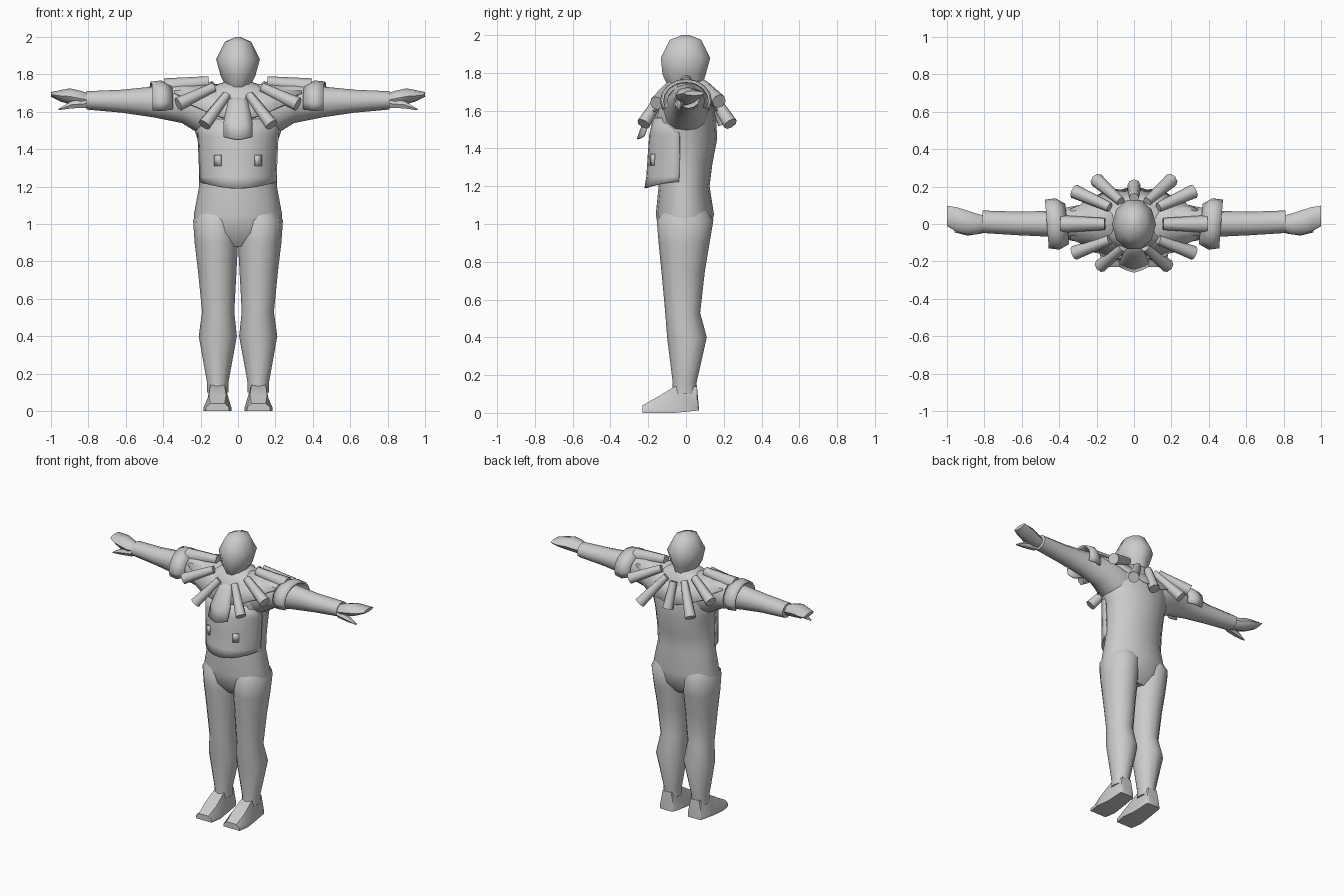
import bpy, bmesh, math
from mathutils import Vector

if "Cube" in bpy.data.objects:
    bpy.data.objects.remove(bpy.data.objects["Cube"])

cloth = bpy.data.materials.new("light grey")
cloth.diffuse_color = (0.6, 0.6, 0.6, 1)
cloth.use_nodes = True
cloth.node_tree.nodes["Principled BSDF"].inputs["Base Color"].default_value = cloth.diffuse_color


def finish(name, bm, angle=50, thickness=0):
    bmesh.ops.recalc_face_normals(bm, faces=bm.faces[:])
    mesh = bpy.data.meshes.new(name)
    bm.to_mesh(mesh)
    bm.free()
    mesh.materials.append(cloth)
    ob = bpy.data.objects.new(name, mesh)
    bpy.context.collection.objects.link(ob)
    if thickness:
        mod = ob.modifiers.new("thickness", 'SOLIDIFY')
        mod.thickness = thickness
        mod.offset = 0
    bpy.ops.object.select_all(action='DESELECT')
    bpy.context.view_layer.objects.active = ob
    ob.select_set(True)
    bpy.ops.object.shade_smooth_by_angle(angle=math.radians(angle))
    return ob


def skin(name, rings, closed=True, caps=True, angle=50, thickness=0):
    """Join rings of points into one surface."""
    bm = bmesh.new()
    rows = [[bm.verts.new(p) for p in r] for r in rings]
    n = len(rows[0])
    for a, b in zip(rows, rows[1:]):
        for i in range(n if closed else n - 1):
            j = (i + 1) % n
            bm.faces.new((a[i], a[j], b[j], b[i]))
    if caps:
        bm.faces.new(rows[0])
        bm.faces.new(rows[-1])
    return finish(name, bm, angle, thickness)


def turn(n):
    return [(math.cos(2 * math.pi * i / n), math.sin(2 * math.pi * i / n)) for i in range(n)]


def upright(name, rows, n=12, side=1, angle=50):
    """Rows are z, left x, right x, front y, back y."""
    rings = []
    for z, x0, x1, y0, y1 in rows:
        rings.append([(side * ((x0 + x1) / 2 + c * (x1 - x0) / 2),
                       (y0 + y1) / 2 + s * (y1 - y0) / 2, z) for c, s in turn(n)])
    return skin(name, rings, angle=angle)


def sideways(name, rows, n=10, side=1, angle=50):
    """Rows are x, front y, back y, bottom z, top z."""
    rings = []
    for x, y0, y1, z0, z1 in rows:
        rings.append([(side * x, (y0 + y1) / 2 + c * (y1 - y0) / 2,
                       (z0 + z1) / 2 + s * (z1 - z0) / 2) for c, s in turn(n)])
    return skin(name, rings, angle=angle)


def tube(name, a, b, r0, r1, n=8):
    """Tapered tube between two points."""
    a, b = Vector(a), Vector(b)
    q = (b - a).to_track_quat('Z', 'Y')
    rings = [[p + q @ Vector((c * r, s * r, 0)) for c, s in turn(n)]
             for p, r in ((a, r0), (b, r1))]
    return skin(name, rings, angle=50)


# Torso and hips
upright("torso", [
    (0.88, -0.19, 0.19, -0.08, 0.07), (0.95, -0.232, 0.232, -0.14, 0.125),
    (1.05, -0.236, 0.236, -0.16, 0.148), (1.2, -0.208, 0.208, -0.145, 0.125),
    (1.32, -0.208, 0.208, -0.15, 0.14), (1.45, -0.215, 0.215, -0.16, 0.165),
    (1.55, -0.25, 0.25, -0.165, 0.16), (1.65, -0.26, 0.26, -0.15, 0.14),
    (1.72, -0.19, 0.19, -0.11, 0.11), (1.76, -0.07, 0.07, -0.07, 0.08)], n=16)

# Head with neck
upright("head", [
    (1.68, -0.05, 0.05, -0.06, 0.08), (1.73, -0.06, 0.06, -0.1, 0.09),
    (1.79, -0.092, 0.092, -0.13, 0.11), (1.88, -0.117, 0.117, -0.14, 0.135),
    (1.975, -0.07, 0.07, -0.09, 0.085), (2.0, -0.012, 0.012, -0.02, 0.02)], n=10, angle=60)

for side, word in ((-1, "left"), (1, "right")):
    # Legs
    upright(word + "_leg", [
        (0.1, 0.052, 0.165, -0.075, 0.06), (0.16, 0.05, 0.167, -0.07, 0.056),
        (0.4, 0.006, 0.21, -0.1, 0.11), (0.53, 0.02, 0.192, -0.11, 0.075),
        (0.75, 0.008, 0.214, -0.13, 0.1), (0.9, 0.0, 0.232, -0.145, 0.125),
        (1.02, 0.0, 0.24, -0.155, 0.145), (1.1, 0.02, 0.2, -0.1, 0.1)], side=side)

    # Shoes, running from heel to toe
    shoe = []
    for y, w, top in ((0.068, 0.045, 0.03), (0.058, 0.055, 0.14), (-0.06, 0.062, 0.14),
                      (-0.15, 0.074, 0.085), (-0.23, 0.062, 0.04)):
        low = 0.012 if y > 0 else 0.0
        shoe.append([(side * (0.11 + k * w), y, z) for k, z in
                     ((-1, low), (1, low), (1, low + 0.02), (0.62, top), (-0.62, top), (-1, low + 0.02))])
    skin(word + "_shoe", shoe, angle=45)

    # Arms and sleeves
    sideways(word + "_arm", [
        (0.15, -0.12, 0.12, 1.46, 1.72), (0.22, -0.12, 0.12, 1.49, 1.745),
        (0.3, -0.095, 0.1, 1.54, 1.75), (0.45, -0.068, 0.07, 1.57, 1.735),
        (0.62, -0.06, 0.066, 1.595, 1.718), (0.81, -0.048, 0.072, 1.612, 1.71)], n=12, side=side)

    # Hands with flat finger blades and a pointed thumb
    sideways(word + "_hand", [
        (0.78, -0.03, 0.04, 1.63, 1.69), (0.84, -0.055, 0.055, 1.628, 1.712),
        (0.9, -0.055, 0.075, 1.64, 1.725), (0.95, -0.04, 0.09, 1.655, 1.716),
        (1.0, -0.012, 0.098, 1.68, 1.705)], n=8, side=side)
    sideways(word + "_thumb", [
        (0.81, -0.05, 0.0, 1.618, 1.67), (0.89, -0.062, -0.015, 1.615, 1.66),
        (0.96, -0.045, -0.03, 1.608, 1.616)], n=6, side=side)

    # Shoulder cuffs, open underneath
    cuff = []
    for x, r in ((0.36, 0.095), (0.41, 0.122), (0.465, 0.115)):
        cuff.append([(side * (x + 0.01 * math.cos(a)), 1.08 * r * math.cos(a),
                      1.652 + 0.9 * r * math.sin(a))
                     for a in [math.radians(-25 + 230 * i / 10) for i in range(11)]])
    skin(word + "_shoulder_cuff", cuff, closed=False, caps=False, angle=40, thickness=0.012)

    # Collar rolls
    rolls = [((0.06, -0.125, 1.69), (0.18, -0.225, 1.53), 0.024, 0.036),
             ((0.13, -0.085, 1.73), (0.32, -0.155, 1.64), 0.026, 0.038),
             ((0.155, 0, 1.758), (0.39, 0, 1.732), 0.032, 0.047),
             ((0.13, 0.09, 1.74), (0.32, 0.175, 1.65), 0.026, 0.038),
             ((0.07, 0.12, 1.71), (0.2, 0.235, 1.53), 0.024, 0.038)]
    for i, (a, b, r0, r1) in enumerate(rolls):
        tube(f"{word}_collar_roll_{i + 1}", (side * a[0], a[1], a[2]),
             (side * b[0], b[1], b[2]), r0, r1)

tube("back_collar_roll", (0, 0.14, 1.70), (0, 0.205, 1.53), 0.026, 0.036)

# Collar sheet with a scalloped rim under the rolls
collar = []
for t in (0, 0.5, 1):
    ring = []
    for i, (c, s) in enumerate(turn(32)):
        k = 0.92 if t == 1 and i % 2 else 1
        ring.append((k * c * (0.07 + 0.3 * t), k * s * (0.085 + 0.115 * t),
                     1.745 - 0.03 * s * s - t * (0.02 + 0.135 * s * s) + 0.02 * t * (1 - t)))
    collar.append(ring)
skin("collar_sheet", collar, caps=False, angle=30, thickness=0.01)

# Ridged bib at the front of the collar
bib = [[(-w, y + 0.03, z + 0.015), (-w * 0.5, y + 0.012, z + 0.006), (0, y, z),
        (w * 0.5, y + 0.012, z + 0.006), (w, y + 0.03, z + 0.015)]
       for w, y, z in ((0.03, -0.1, 1.70), (0.05, -0.17, 1.64), (0.075, -0.225, 1.53), (0.075, -0.255, 1.45))]
skin("front_bib", bib, closed=False, caps=False, angle=30, thickness=0.012)

# Waistcoat shell that stands off the belly and ends in a low front point
vest = []
for z, rx, depth in ((1.19, 0.2, 0.215), (1.25, 0.205, 0.205), (1.36, 0.21, 0.198),
                     (1.47, 0.215, 0.19), (1.56, 0.225, 0.17)):
    row = []
    for i in range(13):
        a = math.radians(-170 + 160 * i / 12)
        lift = 0.035 * abs(math.cos(a)) ** 2 if z < 1.2 else 0
        row.append((rx * math.cos(a), depth * math.sin(a), z + lift))
    vest.append(row)
skin("waistcoat", vest, closed=False, caps=False, angle=40, thickness=0.01)

# Waistcoat pocket flaps
for side, word in ((-1, "left"), (1, "right")):
    flap = [[(side * x, y, z) for x, y in ((0.09, -0.188), (0.125, -0.168))]
            for z in (1.31, 1.37)]
    skin(word + "_pocket_flap", flap, closed=False, caps=False, thickness=0.009)
